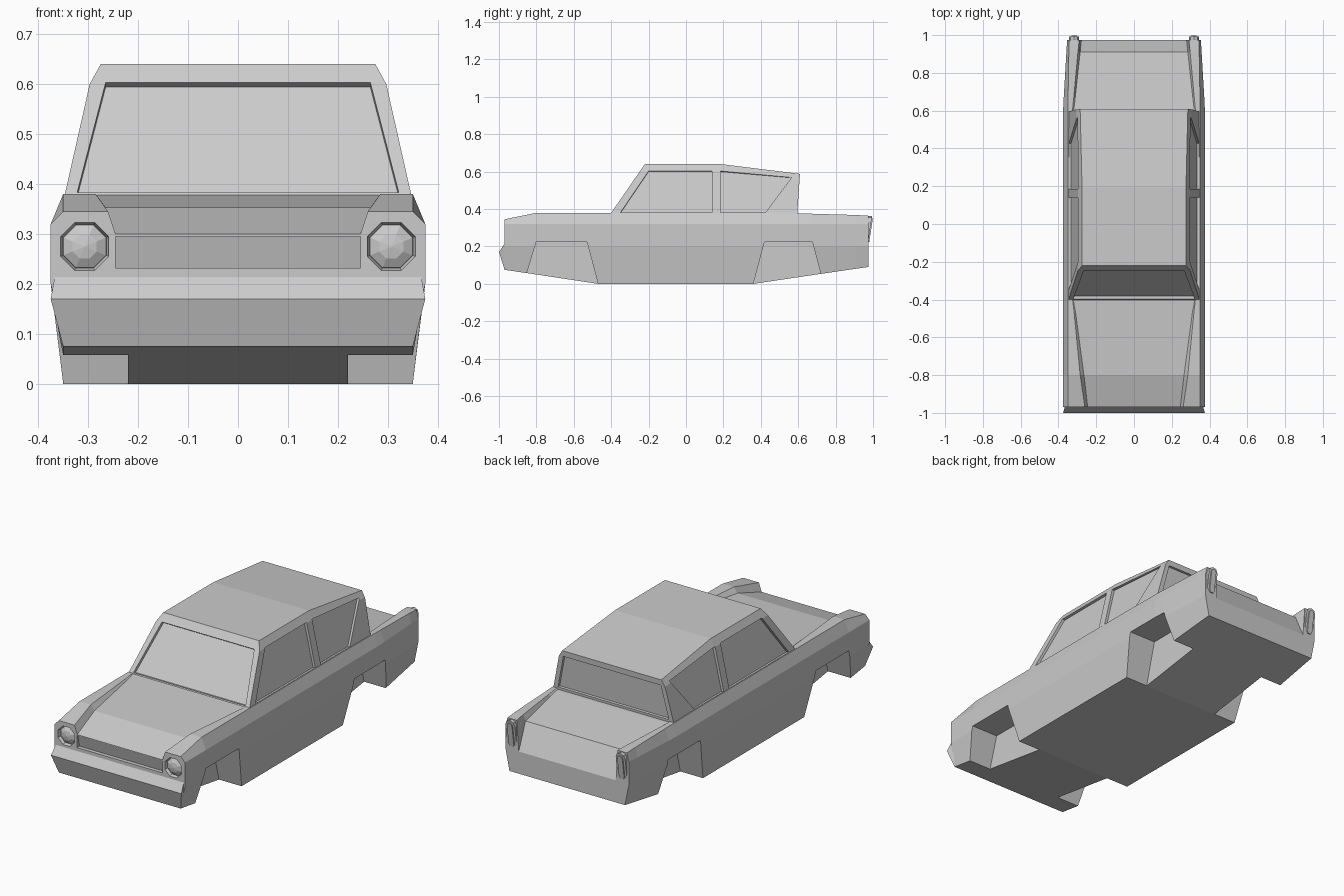
import bpy, bmesh, math
from mathutils import Vector

if "Cube" in bpy.data.objects:
    bpy.data.objects.remove(bpy.data.objects["Cube"])

grey = bpy.data.materials.new("body grey")
grey.diffuse_color = (0.6, 0.6, 0.6, 1)
grey.use_nodes = True
grey.node_tree.nodes["Principled BSDF"].inputs["Base Color"].default_value = grey.diffuse_color


def make(name, solids):
    """One object from closed lofts; each solid is a list of point rings."""
    bm = bmesh.new()
    for rings in solids:
        vs = [[bm.verts.new(p) for p in r] for r in rings]
        n = len(vs[0])
        for a, b in zip(vs, vs[1:]):
            for i in range(n):
                j = (i + 1) % n
                bm.faces.new((a[i], a[j], b[j], b[i]))
        bm.faces.new(vs[0])
        bm.faces.new(vs[-1])
    bmesh.ops.recalc_face_normals(bm, faces=bm.faces)
    me = bpy.data.meshes.new(name)
    bm.to_mesh(me)
    bm.free()
    me.materials.append(grey)
    ob = bpy.data.objects.new(name, me)
    bpy.context.collection.objects.link(ob)
    return ob


def cut(ob, solids):
    """Subtract closed lofts from an object."""
    tool = make("cutter", solids)
    tool.hide_render = True
    mod = ob.modifiers.new("cut", 'BOOLEAN')
    mod.operation = 'DIFFERENCE'
    mod.solver = 'EXACT'
    mod.object = tool
    bpy.context.view_layer.objects.active = ob
    bpy.ops.object.modifier_apply(modifier=mod.name)
    bpy.data.objects.remove(tool)


def mirrored(half):
    return half + [(-x, y, z) for x, y, z in reversed(half)]


def recess(pts, normal, depth=0.014):
    """Prism around a window outline, sunk by depth."""
    n = Vector(normal).normalized()
    return [[Vector(p) - n * depth for p in pts], [Vector(p) + n * 0.04 for p in pts]]


def octagon(s, r, y):
    return [(s * 0.307 + r * math.cos(a), y, 0.275 + r * math.sin(a))
            for a in (math.pi / 8 + k * math.pi / 4 for k in range(8))]


# Lower body: y, bottom z, bottom x, side x, fender top (x, z), fender inner x, deck (x, z)
stations = [
    (-0.97, 0.075, 0.35, 0.375, 0.35, 0.345, 0.260, 0.245, 0.300),
    (-0.80, 0.050, 0.35, 0.375, 0.35, 0.380, 0.285, 0.265, 0.353),
    (-0.47, 0.000, 0.35, 0.375, 0.35, 0.380, 0.317, 0.309, 0.374),
    (-0.40, 0.000, 0.35, 0.375, 0.35, 0.380, 0.325, 0.322, 0.378),
    (0.36, 0.000, 0.35, 0.375, 0.35, 0.380, 0.325, 0.322, 0.378),
    (0.61, 0.037, 0.35, 0.375, 0.35, 0.377, 0.325, 0.318, 0.372),
    (0.67, 0.046, 0.347, 0.372, 0.349, 0.375, 0.319, 0.311, 0.365),
    (0.91, 0.081, 0.335, 0.358, 0.345, 0.368, 0.297, 0.285, 0.337),
    (0.975, 0.090, 0.332, 0.354, 0.343, 0.364, 0.290, 0.278, 0.205),
]
body = make("lower_body", [[mirrored([
    (xb, y, zb), (xm, y, 0.2), (xm, y, 0.32), (xt, y, zt), (xi, y, zt), (xh, y, zh)])
    for y, zb, xb, xm, xt, zt, xi, xh, zh in stations]])

# Wheel arches, headlight pockets and grille recess
arches = ([(-0.875, -0.02), (-0.80, 0.225), (-0.53, 0.225), (-0.465, -0.02)],
          [(0.355, -0.02), (0.42, 0.225), (0.675, 0.225), (0.74, -0.02)])
holes = []
for s in (1, -1):
    for arch in arches:
        holes.append([[(s * x, y, z) for y, z in arch] for x in (0.22, 0.5)])
    holes.append([octagon(s, 0.055, -0.98), octagon(s, 0.046, -0.95)])
holes.append([[(x, -0.99, 0.295), (x, -0.966, 0.295), (x, -0.95, 0.232), (x, -0.99, 0.232)]
              for x in (-0.245, 0.245)])
cut(body, holes)

# Front bumper wedge
make("front_bumper", [[[(s * 0.365, -0.962, 0.226), (s * 0.375, -1.0, 0.17),
                        (s * 0.35, -0.97, 0.075), (s * 0.345, -0.9, 0.1),
                        (s * 0.345, -0.9, 0.2)] for s in (-1, 1)]])


# Cabin with forward-leaning rear window
def front_y(z):
    return -0.4 + (z - 0.38) * 0.18 / 0.26


def side_x(z):
    return 0.35 - (z - 0.37) * 0.23


def rear_y(z):
    return 0.595 + (z - 0.38) * 0.07


cabin = make("cabin", [[
    mirrored([(0.35, front_y(0.365), 0.365), (0.297, front_y(0.6), 0.6),
              (0.275, front_y(0.64), 0.64)]),
    mirrored([(0.35, 0.19, 0.365), (0.297, 0.19, 0.6), (0.275, 0.19, 0.64)]),
    mirrored([(0.348, rear_y(0.365), 0.365), (0.305, rear_y(0.555), 0.555),
              (0.285, rear_y(0.588), 0.588)])]])

# Sunk windows: windscreen, rear and two per side
side_windows = ([(-0.35, 0.382), (-0.2, 0.603), (0.14, 0.603), (0.14, 0.382)],
                [(0.185, 0.382), (0.185, 0.603), (0.565, 0.57), (0.425, 0.382)])
panes = [
    recess([(x, front_y(z), z) for x, z in
            ((-0.322, 0.383), (0.322, 0.383), (0.265, 0.603), (-0.265, 0.603))],
           (0, -0.26, 0.18), 0.016),
    recess([(x, rear_y(z), z) for x, z in
            ((-0.318, 0.385), (0.318, 0.385), (0.28, 0.558), (-0.28, 0.558))],
           (0, 1, -0.07))]
for s in (1, -1):
    for win in side_windows:
        panes.append(recess([(s * side_x(z), y, z) for y, z in win], (s, 0, 0.23)))
cut(cabin, panes)

# Domed headlights and arched tail lights
for s, side in ((1, "right"), (-1, "left")):
    make("headlight_" + side, [[octagon(s, 0.052, -0.94), octagon(s, 0.046, -0.955),
                                octagon(s, 0.026, -0.966), octagon(s, 0.002, -0.97)]])

    def tail(w, z0, z1, push):
        arch = [(w, z0 + w * 0.6), (w * 0.6, z0), (-w * 0.6, z0), (-w, z0 + w * 0.6)]
        arch += [(w * math.cos(a), z1 - w + w * math.sin(a))
                 for a in (math.pi * k / 4 for k in (4, 3, 2, 1, 0))]
        cx = s * 0.317
        return [[(cx + u, 0.94, z) for u, z in arch],
                [(cx + u, 0.972 + (z - 0.21) * 0.15 + push, z) for u, z in arch]]

    make("tail_light_" + side, [tail(0.027, 0.212, 0.363, 0.0)])
    make("tail_lens_" + side, [tail(0.015, 0.225, 0.35, 0.006)])
